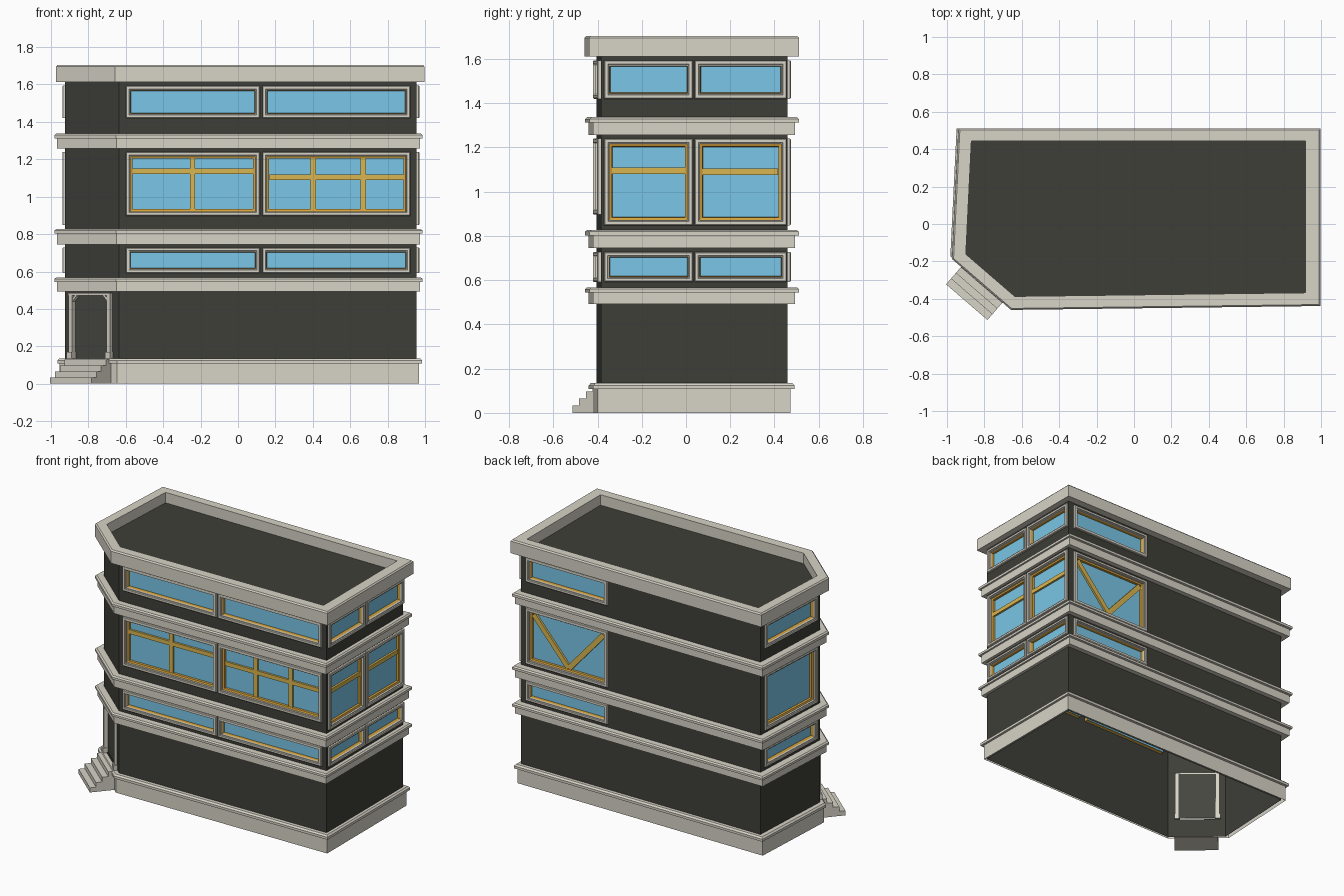
import bpy, bmesh, math
from mathutils import Vector, Matrix

if "Cube" in bpy.data.objects:
    bpy.data.objects.remove(bpy.data.objects["Cube"])


def material(name, rgb):
    m = bpy.data.materials.new(name)
    m.diffuse_color = (*rgb, 1)
    m.use_nodes = True
    m.node_tree.nodes["Principled BSDF"].inputs["Base Color"].default_value = m.diffuse_color
    return m


WALL = material("dark_wall", (0.049, 0.049, 0.040))
STONE = material("pale_stone", (0.68, 0.655, 0.57))
RIM_GOLD = material("amber_rim", (0.66, 0.36, 0.045))
BAR_GOLD = material("yellow_gold_bar", (0.70, 0.47, 0.08))
GLASS = material("blue_glass", (0.20, 0.58, 0.82))
DOOR = material("door_grey", (0.062, 0.062, 0.052))

# Wall footprint, counter-clockwise; edges: front, right, back, left, corner
FOOT = [Vector(p) for p in ((-0.635, -0.405), (0.954, -0.385), (0.954, 0.458),
                            (-0.895, 0.458), (-0.925, -0.155))]
FRONT, RIGHT, BACK, LEFT, CORNER = range(5)


def make_object(name, bm, mats, matrix=None, recalc=True):
    if recalc:
        bmesh.ops.recalc_face_normals(bm, faces=bm.faces)
    me = bpy.data.meshes.new(name)
    bm.to_mesh(me)
    bm.free()
    for m in mats:
        me.materials.append(m)
    ob = bpy.data.objects.new(name, me)
    bpy.context.collection.objects.link(ob)
    if matrix:
        ob.matrix_world = matrix
    return ob


def loft(name, rings, mats, seg_mats=None, cap=None, matrix=None):
    """Skin between matching rings of points; cap = material index of end face."""
    bm = bmesh.new()
    vs = [[bm.verts.new(p) for p in r] for r in rings]
    n = len(rings[0])
    for k in range(len(vs) - 1):
        for i in range(n):
            j = (i + 1) % n
            f = bm.faces.new((vs[k][i], vs[k][j], vs[k + 1][j], vs[k + 1][i]))
            f.material_index = seg_mats[k] if seg_mats else 0
    if cap is not None:
        bm.faces.new(vs[-1]).material_index = cap
    return make_object(name, bm, mats, matrix, recalc=False)


def edge_dir(i):
    return (FOOT[(i + 1) % 5] - FOOT[i]).normalized()


def outline(offsets, z):
    """Footprint with each edge pushed outward by its own offset."""
    pts = []
    for i in range(5):
        d0, d1 = edge_dir(i - 1 if i else 4), edge_dir(i)
        n0, n1 = Vector((d0.y, -d0.x)), Vector((d1.y, -d1.x))
        a = offsets[i - 1] + n0.dot(FOOT[i])
        b = offsets[i] + n1.dot(FOOT[i])
        det = n0.x * n1.y - n0.y * n1.x
        pts.append(((a * n1.y - b * n0.y) / det, (n0.x * b - n1.x * a) / det, z))
    return pts


def grow(offsets, d):
    return [o + d for o in offsets]


def face_matrix(i):
    """Local x runs along the wall, local y is up, local z points outward."""
    d = edge_dir(i)
    return Matrix(((d.x, 0, d.y, FOOT[i].x), (d.y, 0, -d.x, FOOT[i].y),
                   (0, 1, 0, 0), (0, 0, 0, 1)))


ZERO = [0] * 5
CAP = [0.051, 0.033, 0.052, 0.056, 0.050]
BLOCK = [0.035, 0.020, 0.034, 0.043, 0.036]
PLINTH = [0.015, 0.014, 0.014, 0.028, 0.020]
PLINTH_CAP = [0.035, 0.030, 0.033, 0.040, 0.035]
RIM = [0.054, 0.043, 0.052, 0.046, 0.056]
RIM_IN = [-0.018, -0.037, -0.014, -0.026, -0.012]

# Openings (wall, start, end, bottom, top); windows are added to this list below
holes = [(CORNER, 0.062, 0.312, 0.135, 0.475)]


# Ledges: block below, bevelled cap above
for k, (z0, z1, z2) in enumerate(((0.493, 0.545, 0.568), (0.745, 0.803, 0.827),
                                  (1.257, 1.312, 1.337))):
    loft(f"ledge_{k + 1}", [outline(ZERO, z0), outline(BLOCK, z0), outline(BLOCK, z1),
                            outline(CAP, z1), outline(CAP, z2 - 0.008),
                            outline(grow(CAP, -0.009), z2), outline(ZERO, z2)], [STONE])

# Plinth (open below) and its cap
loft("plinth", [outline(PLINTH, 0), outline(PLINTH, 0.107), outline(PLINTH_CAP, 0.107),
                outline(PLINTH_CAP, 0.124), outline(grow(PLINTH_CAP, -0.01), 0.135),
                outline(ZERO, 0.135)], [STONE])

# Roof parapet and sunken roof deck
loft("parapet", [outline(ZERO, 1.612), outline(RIM, 1.612), outline(RIM, 1.696),
                 outline(grow(RIM, -0.008), 1.705), outline(RIM_IN, 1.705),
                 outline(RIM_IN, 1.63)], [STONE])
loft("roof_deck", [outline(ZERO, 1.612), outline(RIM_IN, 1.632)], [WALL], cap=0)


def box(bm, size, matrix):
    bmesh.ops.create_cube(bm, size=1, matrix=matrix @ Matrix.Diagonal((*size, 1)))


def bars(name, side, lines, width=0.029):
    """Glazing bars between pairs of points, set back in the opening."""
    bm = bmesh.new()
    for (x0, y0), (x1, y1) in lines:
        m = (Matrix.Translation(((x0 + x1) / 2, (y0 + y1) / 2, -0.017))
             @ Matrix.Rotation(math.atan2(y1 - y0, x1 - x0), 4, 'Z'))
        box(bm, (math.hypot(x1 - x0, y1 - y0), width, 0.014), m)
    make_object(name, bm, [BAR_GOLD], face_matrix(side))


def window(name, side, u0, u1, z0, z1, stone=0.025, rim=0.012):
    """Stepped stone surround, recessed gold rim and glass in one mesh."""
    s, g = stone, stone + rim
    steps = ((0, 0), (0, 0.012), (0.004, 0.016), (s * 0.7, 0.016), (s * 0.8, 0.010),
             (s, 0.010), (s, -0.004), (g - 0.001, -0.008), (g, -0.024))
    rings = [[(u0 + a, z0 + a, h), (u1 - a, z0 + a, h),
              (u1 - a, z1 - a, h), (u0 + a, z1 - a, h)] for a, h in steps]
    loft(name, rings, [STONE, RIM_GOLD, GLASS], (0, 0, 0, 0, 0, 0, 1, 1), 2,
         face_matrix(side))
    holes.append((side, u0 + s, u1 - s, z0 + s, z1 - s))


# Window columns: name, wall, start and end along wall, bottom of the tall window
COLUMNS = (("front_left", FRONT, 0.035, 0.752, 0.897),
           ("front_right", FRONT, 0.765, 1.557, 0.897),
           ("right_front", RIGHT, 0.015, 0.417, 0.848),
           ("right_back", RIGHT, 0.424, 0.840, 0.848),
           ("back", BACK, 0.045, 0.675, 0.848),
           ("left", LEFT, 0.04, 0.575, 0.848))
for name, side, u0, u1, zb in COLUMNS:
    window(f"{name}_low_window", side, u0, u1, 0.592, 0.728, 0.023, 0.003)
    window(f"{name}_tall_window", side, u0, u1, zb, 1.240)
    window(f"{name}_high_window", side, u0, u1, 1.42, 1.594, 0.025, 0.003)

# Walls: a grid of panels on each side, leaving out the openings
bm = bmesh.new()
for side in range(5):
    mine = [h for h in holes if h[0] == side]
    length = (FOOT[(side + 1) % 5] - FOOT[side]).length
    us = sorted({0, length} | {u for h in mine for u in h[1:3]})
    zs = sorted({0, 1.612} | {z for h in mine for z in h[3:5]})
    for a, b in zip(us, us[1:]):
        for c, d in zip(zs, zs[1:]):
            u, z = (a + b) / 2, (c + d) / 2
            if not any(h[1] < u < h[2] and h[3] < z < h[4] for h in mine):
                bm.faces.new([bm.verts.new(face_matrix(side) @ Vector((x, y, 0)))
                              for x, y in ((a, c), (b, c), (b, d), (a, d))])
bmesh.ops.remove_doubles(bm, verts=bm.verts, dist=0.0001)
bmesh.ops.dissolve_limit(bm, angle_limit=0.01, verts=bm.verts, edges=bm.edges)
make_object("walls", bm, [WALL], recalc=False)

# Glazing bars of the tall windows
bars("front_left_bars", FRONT, (((0.07, 1.135), (0.717, 1.135)),
                                ((0.392, 0.932), (0.392, 1.203))))
bars("front_right_bars", FRONT, (((0.803, 1.105), (1.522, 1.105)),
                                 ((1.037, 0.932), (1.037, 1.203)),
                                 ((1.305, 0.932), (1.305, 1.203))))
bars("right_front_bar", RIGHT, (((0.05, 1.095), (0.38, 1.095)),))
bars("right_back_bar", RIGHT, (((0.46, 1.09), (0.80, 1.09)),))
bars("back_v_bars", BACK, (((0.09, 1.195), (0.36, 0.89)), ((0.36, 0.89), (0.63, 1.195))), 0.036)

# Corner door: set-back leaf, jambs, feet, lintel and angled brackets
M = face_matrix(CORNER)
bm = bmesh.new()
box(bm, (0.25, 0.34, 0.006), Matrix.Translation((0.187, 0.305, -0.012)))
make_object("door_leaf", bm, [DOOR], M)
bm = bmesh.new()
for s in (-1, 1):
    c = 0.187 + s * 0.135
    box(bm, (0.026, 0.34, 0.033), Matrix.Translation((c, 0.305, 0.0015)))
    box(bm, (0.036, 0.035, 0.040), Matrix.Translation((c, 0.152, 0.006)))
    box(bm, (0.045, 0.012, 0.024), Matrix.Translation((c - s * 0.022, 0.458, 0.002))
        @ Matrix.Rotation(-s * math.pi / 4, 4, 'Z'))
box(bm, (0.294, 0.014, 0.035), Matrix.Translation((0.187, 0.478, 0.0025)))
make_object("door_surround", bm, [STONE], M)

# Entrance steps, stacked slabs of shrinking depth
bm = bmesh.new()
for k in range(4):
    depth, z0, z1 = 0.178 - 0.04 * k, 0.0325 * k, 0.0325 * (k + 1)
    box(bm, (0.292, z1 - z0, depth), Matrix.Translation((0.195, (z0 + z1) / 2, depth / 2 + 0.001)))
make_object("entrance_steps", bm, [STONE], M)
